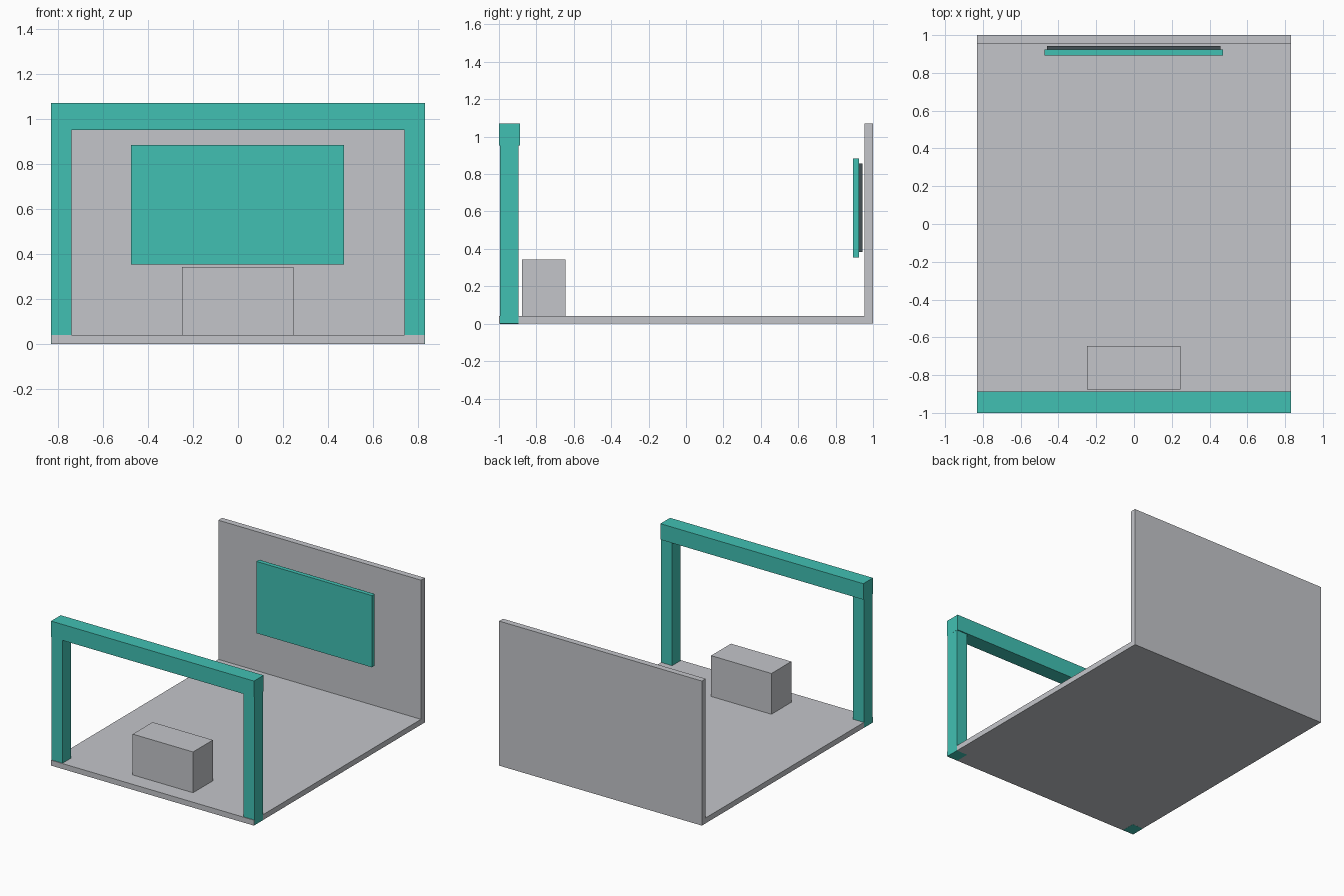
import bpy

old = bpy.data.objects.get("Cube")
if old:
    bpy.data.objects.remove(old, do_unlink=True)


def material(name, rgb):
    mat = bpy.data.materials.new(name)
    mat.use_nodes = True
    color = (*rgb, 1)
    mat.diffuse_color = color
    mat.node_tree.nodes["Principled BSDF"].inputs["Base Color"].default_value = color
    return mat


def box(name, mat, x, y, z):
    """Box spanning the (low, high) range given on each axis."""
    spans = (x, y, z)
    bpy.ops.mesh.primitive_cube_add(size=1)
    obj = bpy.context.object
    obj.name = name
    for v in obj.data.vertices:
        v.co = [lo if c < 0 else hi for c, (lo, hi) in zip(v.co, spans)]
    obj.data.materials.append(mat)
    return obj


grey = material("light grey", (0.55, 0.56, 0.59))
teal = material("teal", (0.053, 0.53, 0.45))
dark = material("dark grey", (0.06, 0.08, 0.09))

W = 0.83    # half width of the booth
H = 1.07    # full height
FLOOR = 0.04

# Floor and back wall
box("floor", grey, (-W, W), (-1, 0.955), (0, FLOOR))
box("back_wall", grey, (-W, W), (0.955, 1), (0, H))

# Front gate: two posts, a hair proud of the floor's sides, and a beam
post_x = (0.74, W + 0.0005)
post_y = (-0.995, -0.895)
box("left_post", teal, post_x, post_y, (0, 0.955))
box("right_post", teal, (-post_x[1], -post_x[0]), post_y, (-0.0005, 0.955))
box("beam", teal, (-W - 0.001, W + 0.001), (-1, -0.887), (0.952, H))

# Counter behind the gate
box("counter", grey, (-0.248, 0.246), (-0.877, -0.645), (FLOOR, 0.342))

# Screen with its dark backing, in front of the wall
box("screen", teal, (-0.475, 0.472), (0.892, 0.924), (0.353, 0.884))
box("screen_backing", dark, (-0.461, 0.458), (0.924, 0.943), (0.382, 0.856))
